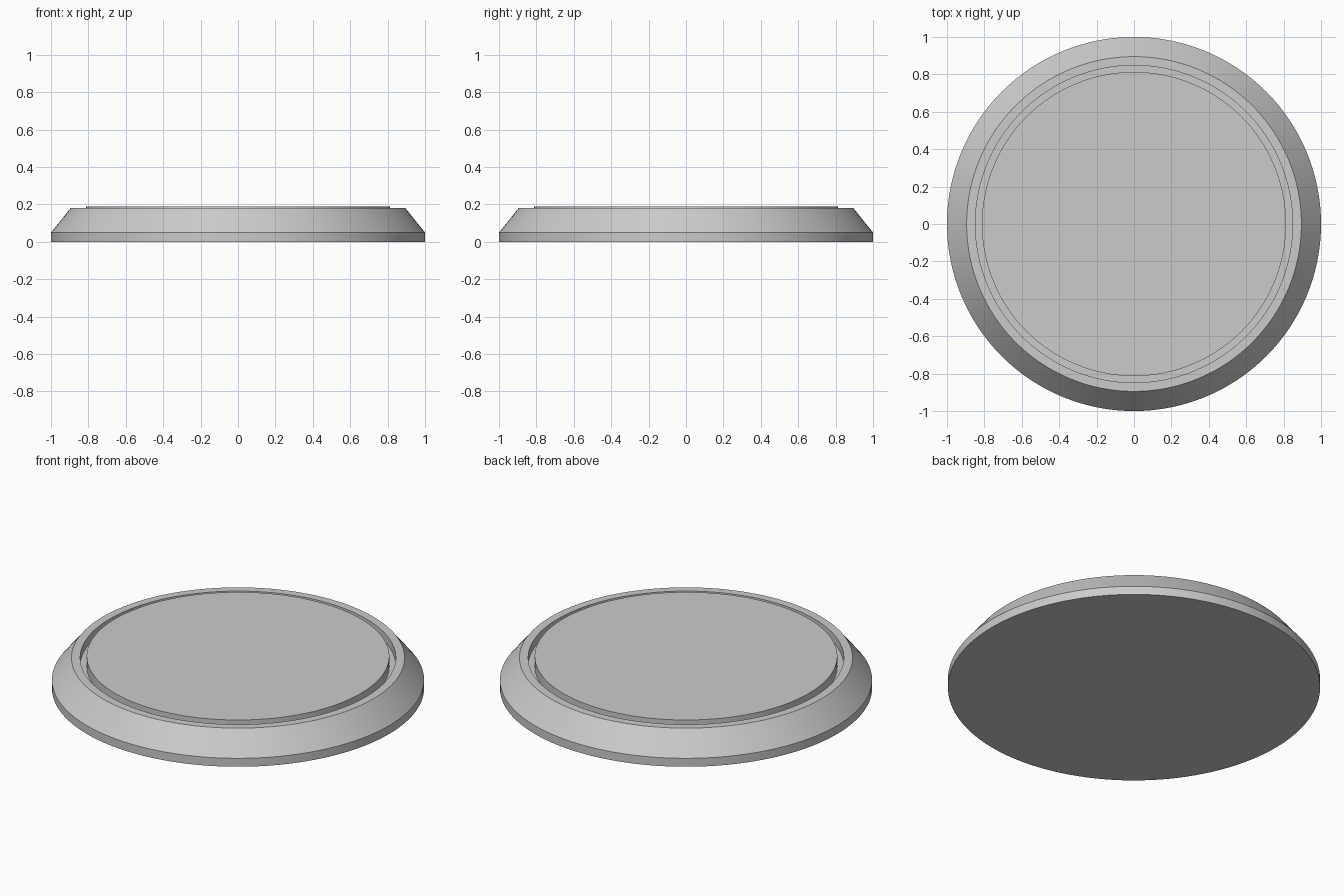
import bpy, bmesh, math

if "Cube" in bpy.data.objects:
    bpy.data.objects.remove(bpy.data.objects["Cube"])

SIDES = 128


def lathe(name, profile):
    """Spin an (r, z) profile around z; the ends are closed with flat caps."""
    bm = bmesh.new()
    rings = []
    for r, z in profile:
        rings.append([bm.verts.new((r * math.cos(2 * math.pi * i / SIDES),
                                    r * math.sin(2 * math.pi * i / SIDES), z))
                      for i in range(SIDES)])
    for a, b in zip(rings, rings[1:]):
        for i in range(SIDES):
            j = (i + 1) % SIDES
            bm.faces.new((a[i], a[j], b[j], b[i]))
    bm.faces.new(rings[0][::-1])
    bm.faces.new(rings[-1])
    bmesh.ops.recalc_face_normals(bm, faces=bm.faces)
    mesh = bpy.data.meshes.new(name)
    bm.to_mesh(mesh)
    bm.free()
    obj = bpy.data.objects.new(name, mesh)
    bpy.context.collection.objects.link(obj)
    bpy.ops.object.select_all(action='DESELECT')
    obj.select_set(True)
    bpy.context.view_layer.objects.active = obj
    bpy.ops.object.shade_smooth_by_angle(angle=math.radians(20))
    return obj


# Round base: foot band, sloped side, flat rim, narrow groove, raised centre disc
lathe("round_base", [
    (1.0, 0.0), (1.0, 0.05),
    (0.895, 0.18), (0.848, 0.18),
    (0.848, 0.13), (0.813, 0.13),
    (0.813, 0.19),
])
